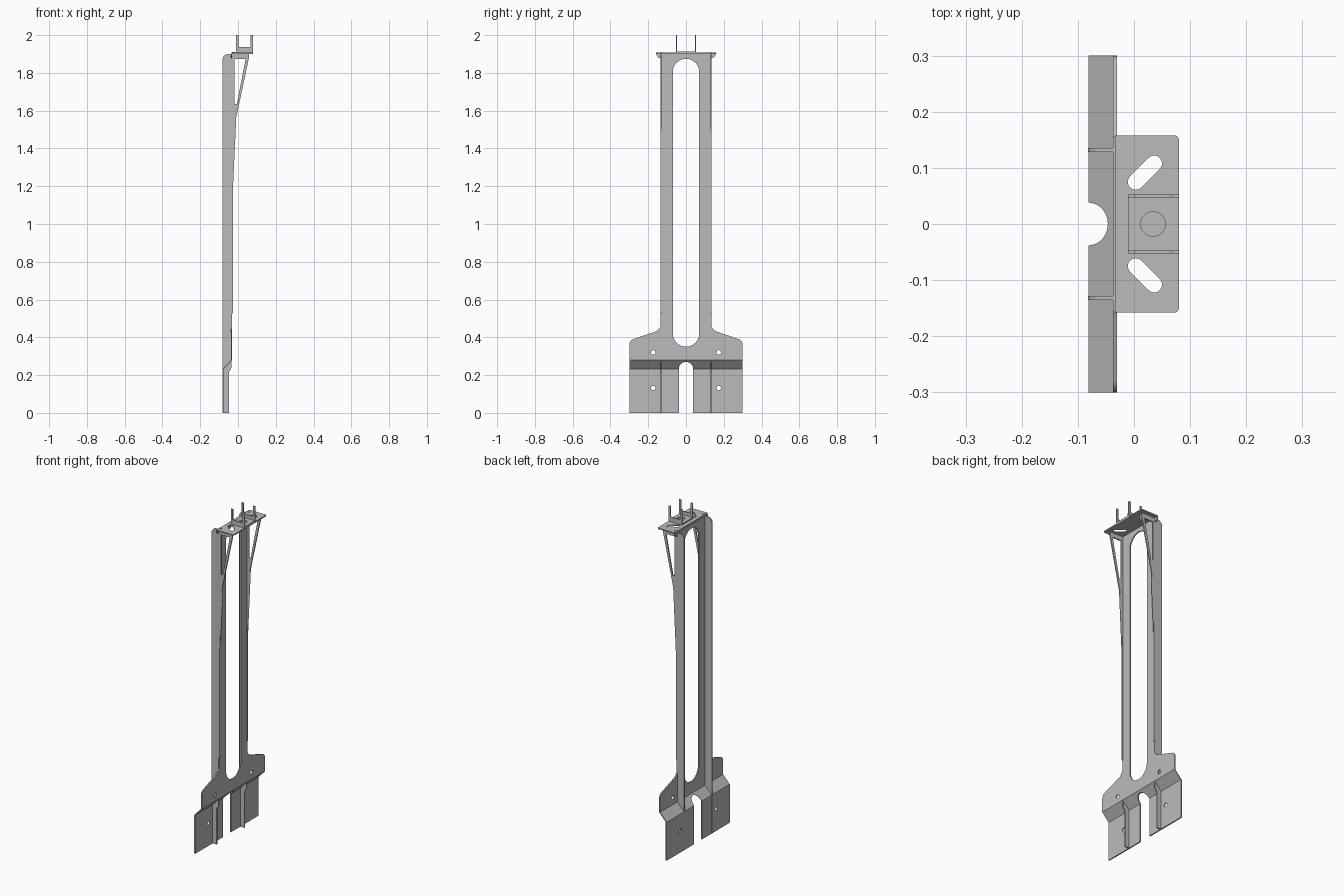
import bpy, bmesh, math
from mathutils import Matrix, Vector

cube = bpy.data.objects.get("Cube")
if cube:
    bpy.data.objects.remove(cube, do_unlink=True)

steel = bpy.data.materials.new("grey steel")
steel.use_nodes = True
GREY = (0.5, 0.5, 0.5, 1)
steel.diffuse_color = GREY
steel.node_tree.nodes["Principled BSDF"].inputs["Base Color"].default_value = GREY
T = 0.007  # sheet thickness

# Local sheet axes (u, v, thickness) mapped to the world
YZ = Matrix(((0, 0, 1, 0), (1, 0, 0, 0), (0, 1, 0, 0), (0, 0, 0, 1)))
XZ = Matrix(((1, 0, 0, 0), (0, 0, -1, 0), (0, 1, 0, 0), (0, 0, 0, 1)))
XY = Matrix.Identity(4)


def arc(cx, cy, r, a0, a1, n=12):
    return [(cx + r * math.cos(math.radians(a0 + (a1 - a0) * i / n)),
             cy + r * math.sin(math.radians(a0 + (a1 - a0) * i / n))) for i in range(n + 1)]


def circle(cx, cy, r):
    return arc(cx, cy, r, 0, 345, 23)


def slot(a, b, r):
    ang = math.degrees(math.atan2(b[1] - a[1], b[0] - a[0]))
    return arc(*b, r, ang - 90, ang + 90) + arc(*a, r, ang + 90, ang + 270)


def sheet(name, loops, axes, offset, thick=T):
    """Cut a flat sheet: first loop is the outline, the rest are holes."""
    cu = bpy.data.curves.new(name, 'CURVE')
    cu.dimensions = '2D'
    cu.fill_mode = 'BOTH'
    cu.extrude = thick / 2
    for pts in loops:
        sp = cu.splines.new('POLY')
        sp.points.add(len(pts) - 1)
        for p, (u, v) in zip(sp.points, pts):
            p.co = (u, v, 0, 1)
        sp.use_cyclic_u = True
    tmp = bpy.data.objects.new(name + "_curve", cu)
    bpy.context.collection.objects.link(tmp)
    bpy.context.view_layer.update()
    me = bpy.data.meshes.new_from_object(tmp.evaluated_get(bpy.context.evaluated_depsgraph_get()))
    bpy.data.objects.remove(tmp, do_unlink=True)
    me.transform(Matrix.Translation(offset) @ axes)
    bm = bmesh.new()
    bm.from_mesh(me)
    bmesh.ops.remove_doubles(bm, verts=bm.verts, dist=1e-5)
    bmesh.ops.recalc_face_normals(bm, faces=bm.faces)
    for f in bm.faces:
        f.smooth = False
    bm.to_mesh(me)
    bm.free()
    me.materials.clear()
    me.materials.append(steel)
    ob = bpy.data.objects.new(name, me)
    bpy.context.collection.objects.link(ob)
    return ob


# Main plate: half outline mirrored about the centre, slot and bolt holes
half = arc(0, 0.232, 0.038, 90, 0) + [(0.038, 0), (0.3, 0), (0.3, 0.36)]
half += arc(0.27, 0.362, 0.03, 0, 68, 5)
half += arc(0.18, 0.475, 0.048, 250, 180, 6)
half += [(0.132, 1.878)] + arc(0.135, 1.9, 0.022, 270, 360, 6)
outline = half + [(-y, z) for y, z in reversed(half[1:])]
holes = [circle(s * 0.173, z, 0.012) for s in (-1, 1) for z in (0.132, 0.32)]
plate = sheet("main_plate", [outline, slot((0, 0.42), (0, 1.805), 0.07)] + holes, YZ, (0, 0, 0))

# Fold the plate back between the two bend lines
LOW, HIGH = 0.232, 0.28
bm = bmesh.new()
bm.from_mesh(plate.data)
for z in (LOW, HIGH):
    bmesh.ops.bisect_plane(bm, geom=bm.verts[:] + bm.edges[:] + bm.faces[:],
                           plane_co=Vector((0, 0, z)), plane_no=Vector((0, 0, 1)))
for v in bm.verts:
    t = min(1, max(0, (v.co.z - LOW) / (HIGH - LOW)))
    v.co.x += -0.078 + 0.044 * t
bm.to_mesh(plate.data)
bm.free()

# Upright ribs, each with an open triangular gusset at the top
rib = [(-0.082, 0), (-0.048, 0), (-0.048, 0.215), (-0.034, 0.24), (-0.034, 0.52),
       (-0.027, 0.53), (-0.027, 1.48), (0.057, 1.875), (0.057, 1.9), (-0.015, 1.9),
       (-0.015, 1.91), (-0.033, 1.91), (-0.033, 1.9)] + arc(-0.052, 1.87, 0.03, 90, 180, 8)
window = [(-0.018, 1.873), (0.04, 1.873), (-0.006, 1.635), (-0.018, 1.635)]
for side, s in (("left", 1), ("right", -1)):
    sheet("rib_" + side, [rib, window], XZ, (0, s * 0.132, 0))

# Top platform with two diagonal slots
corner = arc(0.072, 0.15, 0.008, 0, 90, 5)
platform = [(-0.034, -0.158)] + [(x, -y) for x, y in reversed(corner)] + corner + [(-0.034, 0.158)]
slots = [slot((0.003, s * 0.075), (0.036, s * 0.108), 0.014) for s in (-1, 1)]
sheet("top_platform", [platform] + slots, XY, (0, 0, 1.904))

# U-shaped cradle: base with a round hole, two walls with upright prongs
base = [(-0.011, -0.053), (0.08, -0.053), (0.08, 0.053), (-0.011, 0.053)]
sheet("cradle_base", [base, circle(0.034, 0, 0.022)], XY, (0, 0, 1.911))
wall = [(-0.011, 1.908), (0.08, 1.908), (0.08, 2), (0.067, 2), (0.067, 1.936),
        (0.002, 1.936), (0.002, 2), (-0.011, 2)]
for side, s in (("left", 1), ("right", -1)):
    sheet("cradle_wall_" + side, [wall], XZ, (0, s * 0.05, 0), 0.006)
